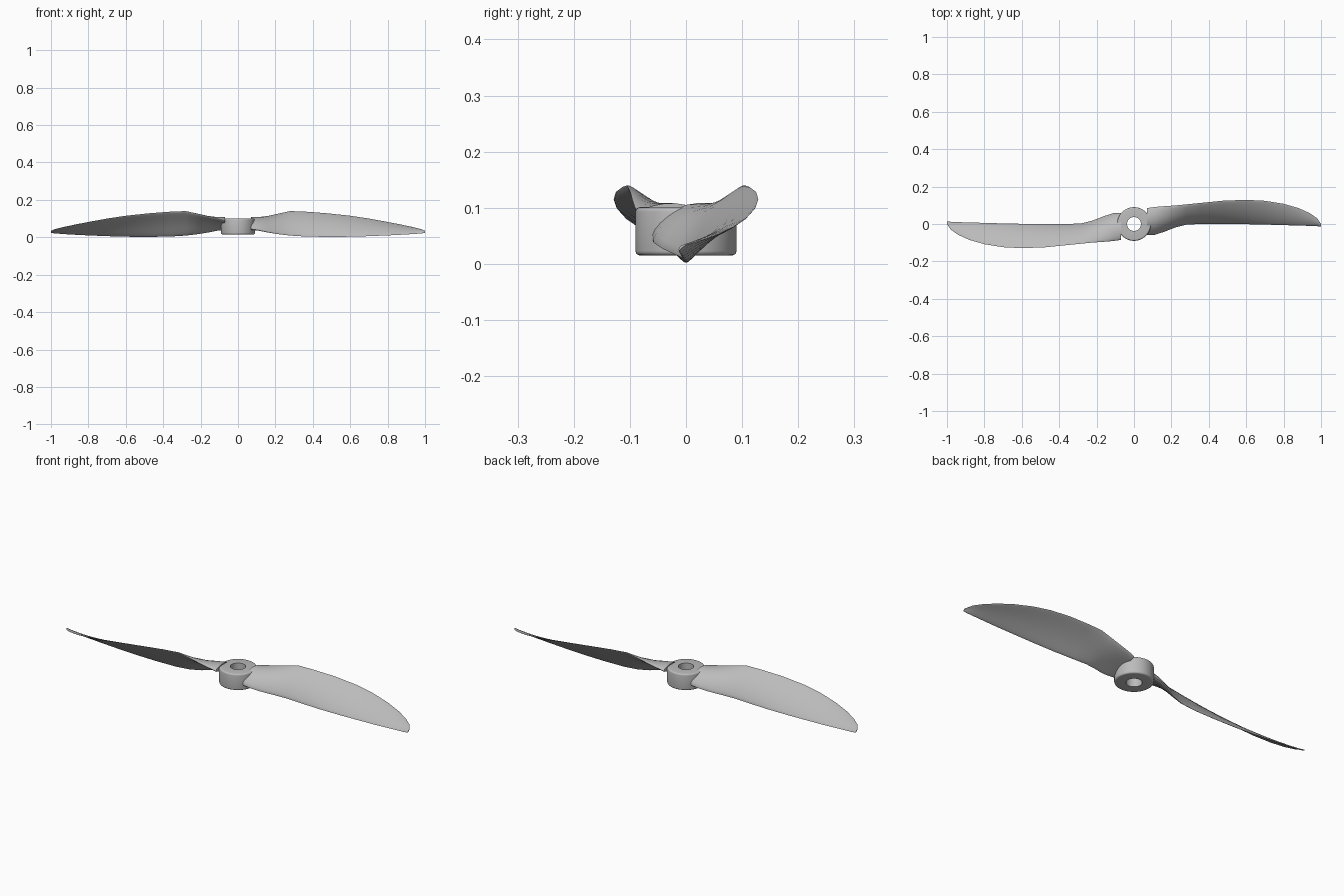
import bpy, bmesh, math
from mathutils import Vector, Matrix

old = bpy.data.objects.get("Cube")
if old:
    bpy.data.objects.remove(old, do_unlink=True)

grey = bpy.data.materials.new("light grey plastic")
grey.use_nodes = True
color = (0.5, 0.5, 0.5, 1)
grey.diffuse_color = color
grey.node_tree.nodes["Principled BSDF"].inputs["Base Color"].default_value = color


def finish(name, bm, angle):
    """Turn a bmesh into a smooth shaded grey object."""
    bmesh.ops.recalc_face_normals(bm, faces=bm.faces)
    mesh = bpy.data.meshes.new(name)
    bm.to_mesh(mesh)
    bm.free()
    mesh.materials.append(grey)
    obj = bpy.data.objects.new(name, mesh)
    bpy.context.collection.objects.link(obj)
    bpy.ops.object.select_all(action='DESELECT')
    bpy.context.view_layer.objects.active = obj
    obj.select_set(True)
    bpy.ops.object.shade_smooth_by_angle(angle=math.radians(angle))
    return obj


# Hub: a ring profile with rounded outer rims, spun about z
def build_hub():
    outer, bore, low, high, r = 0.09, 0.037, 0.015, 0.101, 0.008
    profile = [(bore, high), (bore, low)]
    for cz, start in ((low + r, -90), (high - r, 0)):
        for i in range(5):
            a = math.radians(start + i * 22.5)
            profile.append((outer - r + r * math.cos(a), cz + r * math.sin(a)))
    sides = 64
    bm = bmesh.new()
    rings = []
    for s in range(sides):
        turn = Matrix.Rotation(math.tau * s / sides, 3, 'Z')
        rings.append([bm.verts.new(turn @ Vector((x, 0, z))) for x, z in profile])
    n = len(profile)
    for s in range(sides):
        a, b = rings[s], rings[(s + 1) % sides]
        for i in range(n):
            j = (i + 1) % n
            bm.faces.new((a[i], a[j], b[j], b[i]))
    finish("hub", bm, 35)


# Blade stations: x, front edge (y, z), back edge (y, z), thickness
STATIONS = [
    (0.07, -0.06, 0.044, 0.085, 0.090, 0.040),
    (0.11, -0.058, 0.038, 0.091, 0.100, 0.034),
    (0.16, -0.042, 0.027, 0.095, 0.112, 0.028),
    (0.22, -0.018, 0.016, 0.099, 0.127, 0.023),
    (0.28, -0.003, 0.009, 0.105, 0.140, 0.019),
    (0.36, 0.001, 0.004, 0.113, 0.137, 0.016),
    (0.48, 0.000, 0.002, 0.125, 0.128, 0.014),
    (0.60, -0.001, 0.003, 0.129, 0.115, 0.012),
    (0.70, -0.003, 0.006, 0.124, 0.100, 0.011),
    (0.80, -0.006, 0.010, 0.108, 0.082, 0.010),
    (0.88, -0.008, 0.014, 0.085, 0.066, 0.009),
    (0.94, -0.010, 0.018, 0.058, 0.053, 0.008),
    (0.98, -0.012, 0.021, 0.030, 0.043, 0.006),
    (1.00, -0.013, 0.024, 0.000, 0.034, 0.004),
]


def section(x, fy, fz, by, bz, thick):
    """Rounded, lightly cambered section between the two edges."""
    front, back = Vector((x, fy, fz)), Vector((x, by, bz))
    chord = back - front
    up = Vector((0, -chord.z, chord.y)).normalized()
    pts = []
    steps = 24
    for i in range(steps):
        a = math.tau * i / steps
        along = (1 - math.cos(a)) / 2
        side = math.sin(a)
        camber = 0.5 * thick * math.sin(math.pi * along)
        lift = side * thick * 0.5 * (1.15 - 0.3 * along) + camber
        pts.append(front + chord * along + up * lift)
    return pts


def build_blade(name, turn):
    bm = bmesh.new()
    rings = [[bm.verts.new(turn @ p) for p in section(*s)] for s in STATIONS]
    for a, b in zip(rings, rings[1:]):
        for i in range(len(a)):
            j = (i + 1) % len(a)
            bm.faces.new((a[i], a[j], b[j], b[i]))
    bm.faces.new(rings[0])
    bm.faces.new(rings[-1])
    finish(name, bm, 50)


build_hub()
build_blade("left_blade", Matrix.Identity(3))
build_blade("right_blade", Matrix.Rotation(math.pi, 3, 'Z'))
